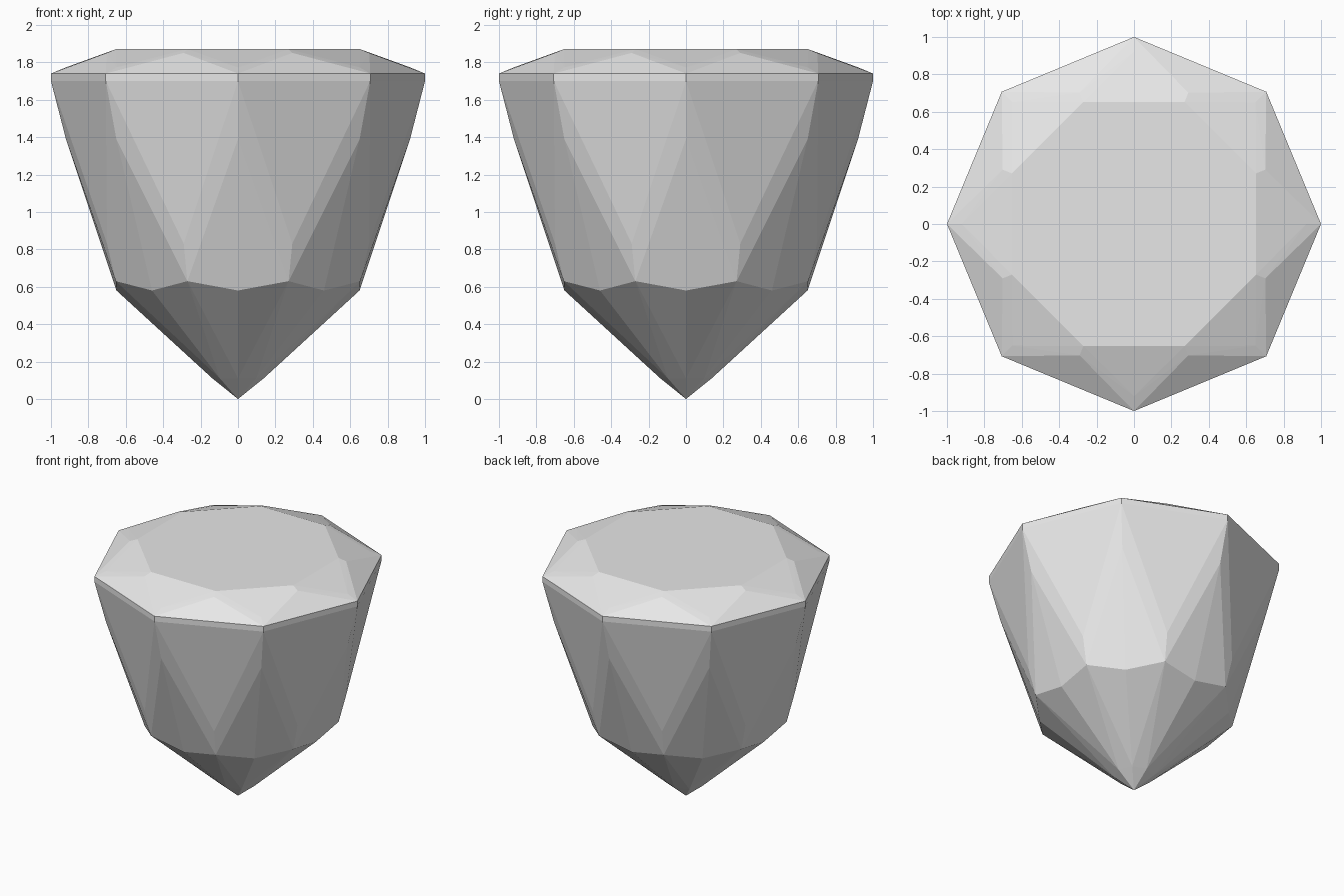
import bpy
import bmesh
from math import sin, cos, pi, radians

cube = bpy.data.objects.get("Cube")
if cube:
    bpy.data.objects.remove(cube, do_unlink=True)

SIDES = 8
STEP = 2 * pi / SIDES

# Rings of facet corners: (radius, height, turned by half a step)
RINGS = [
    (0.707, 1.87, True),    # flat table
    (0.76, 1.85, True),     # crown, upper girdle facet tips
    (0.92, 1.773, False),   # crown, star facet tips
    (1.0, 1.74, False),     # girdle top
    (1.0, 1.70, False),     # girdle bottom
    (0.92, 1.39, False),    # pavilion, upper corners
    (0.758, 0.83, True),    # pavilion, lower girdle facet tips
    (0.707, 0.63, True),    # base edge, high corners
    (0.65, 0.58, False),    # base edge, low corners
    (0.137, 0.11, False),   # facets round the point
]

# Grey stone
stone = bpy.data.materials.new("grey stone")
stone.use_nodes = True
grey = (0.8, 0.8, 0.8, 1.0)
stone.diffuse_color = grey
stone.node_tree.nodes["Principled BSDF"].inputs["Base Color"].default_value = grey

# Cut gem: the convex skin round every ring and the bottom point
bm = bmesh.new()
bm.verts.new((0, 0, 0))
for radius, height, turned in RINGS:
    for i in range(SIDES):
        a = STEP * (i + 0.5 * turned)
        bm.verts.new((radius * cos(a), radius * sin(a), height))
bmesh.ops.convex_hull(bm, input=bm.verts[:])

# Merge coplanar triangles into flat facets
bmesh.ops.dissolve_limit(bm, angle_limit=radians(0.5),
                         verts=bm.verts[:], edges=bm.edges[:])
bmesh.ops.recalc_face_normals(bm, faces=bm.faces[:])

mesh = bpy.data.meshes.new("cut_gem")
bm.to_mesh(mesh)
bm.free()
mesh.materials.append(stone)
gem = bpy.data.objects.new("cut_gem", mesh)
bpy.context.scene.collection.objects.link(gem)
